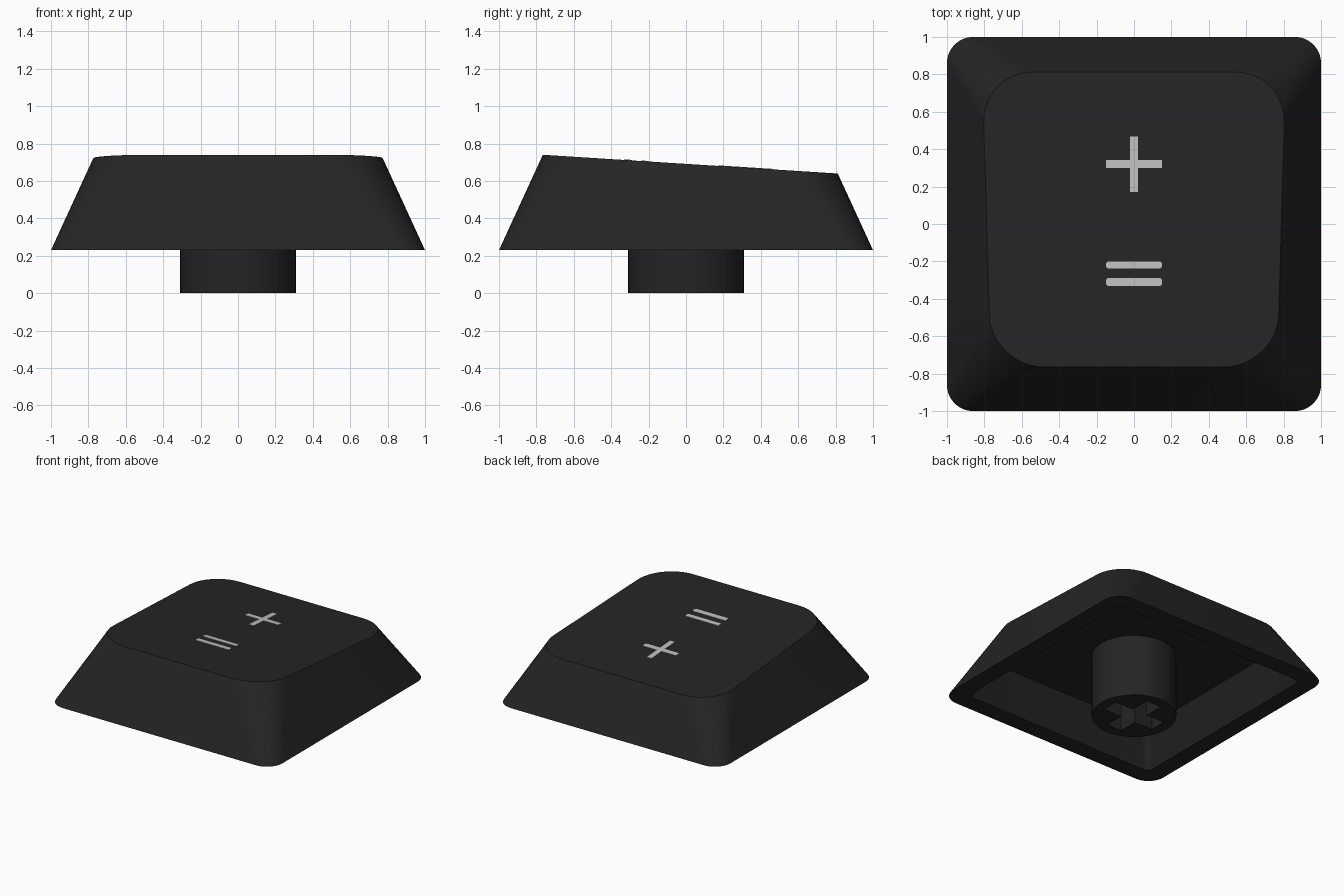
import bpy, bmesh, math

if "Cube" in bpy.data.objects:
    bpy.data.objects.remove(bpy.data.objects["Cube"])

def material(name, v):
    m = bpy.data.materials.new(name)
    m.diffuse_color = (v, v, v, 1)
    m.use_nodes = True
    m.node_tree.nodes["Principled BSDF"].inputs["Base Color"].default_value = m.diffuse_color
    return m

BLACK = material("charcoal plastic", 0.018)
GREY = material("light grey print", 0.52)
BASE, SEG = 0.23, 12          # height of the skirt rim, segments per corner

def top_z(y):
    """Sloping top plane, higher at the front."""
    return 0.74 - (y + 0.765) * 0.0635

def outline(half, r, z, seg=SEG):
    """Rounded square ring of points at one height."""
    pts = []
    for sx, sy, start in ((1, 1, 0), (-1, 1, 90), (-1, -1, 180), (1, -1, 270)):
        for i in range(seg + 1):
            a = math.radians(start + 90 * i / seg)
            pts.append((sx * (half - r) + r * math.cos(a),
                        sy * (half - r) + r * math.sin(a), z))
    return pts

def add_object(name, bm, mat, smooth=True):
    bmesh.ops.recalc_face_normals(bm, faces=bm.faces)
    me = bpy.data.meshes.new(name)
    bm.to_mesh(me)
    bm.free()
    me.materials.append(mat)
    ob = bpy.data.objects.new(name, me)
    bpy.context.collection.objects.link(ob)
    if smooth:
        bpy.ops.object.select_all(action='DESELECT')
        bpy.context.view_layer.objects.active = ob
        ob.select_set(True)
        bpy.ops.object.shade_smooth_by_angle(angle=math.radians(30))
    return ob

def prism(bm, pts, z0, z1):
    """Solid from a flat outline; z0 and z1 are heights as functions of y."""
    lo = [bm.verts.new((x, y, z0(y))) for x, y in pts]
    hi = [bm.verts.new((x, y, z1(y))) for x, y in pts]
    bm.faces.new(lo[::-1])
    bm.faces.new(hi)
    n = len(pts)
    for i in range(n):
        j = (i + 1) % n
        bm.faces.new((lo[i], lo[j], hi[j], hi[i]))

def plus_points(l, w):
    return [(l, -w), (l, w), (w, w), (w, l), (-w, l), (-w, w),
            (-l, w), (-l, -w), (-w, -w), (-w, -l), (w, -l), (w, -w)]

# Cap shell: tapered walls cut by the sloping top, hollow underneath
low = outline(1.0, 0.14, BASE)
high = outline(1 - 0.46 * 0.5, 0.29, BASE + 0.5)
top = []
for p, q in zip(low, high):
    d = [b - a for a, b in zip(p, q)]
    t = (top_z(p[1]) - p[2]) / (d[2] + 0.0635 * d[1])
    top.append([a + t * k for a, k in zip(p, d)])
rings = [top, low, outline(0.86, 0.05, BASE), outline(0.735, 0.05, 0.50)]
bm = bmesh.new()
vr = [[bm.verts.new(p) for p in ring] for ring in rings]
n = len(low)
for a, b in zip(vr, vr[1:]):
    for i in range(n):
        j = (i + 1) % n
        bm.faces.new((a[i], a[j], b[j], b[i]))
bm.faces.new(vr[0])
bm.faces.new(vr[-1][::-1])
add_object("cap_shell", bm, BLACK)

# Stem post with a cross-shaped socket
bm = bmesh.new()
circle = [(0.309 * math.cos(math.tau * i / 64), 0.309 * math.sin(math.tau * i / 64))
          for i in range(64)]
prism(bm, circle, lambda y: 0.0, lambda y: 0.52)
stem = add_object("stem", bm, BLACK)
bm = bmesh.new()
prism(bm, plus_points(0.225, 0.066), lambda y: -0.1, lambda y: 0.42)
cutter = add_object("socket_cutter", bm, BLACK, smooth=False)
cutter.hide_render = True
cutter.hide_viewport = True
cut = stem.modifiers.new("socket", 'BOOLEAN')
cut.operation = 'DIFFERENCE'
cut.solver = 'EXACT'
cut.object = cutter

# Printed symbols: thin plates lying on the sloping top
def plate(name, pts, cy):
    bm = bmesh.new()
    prism(bm, [(x, y + cy) for x, y in pts],
          lambda y: top_z(y) - 0.003, lambda y: top_z(y) + 0.003)
    add_object(name, bm, GREY, smooth=False)

def bar_points(l, w, c=0.008):
    return [(l, c - w), (l, w - c), (l - c, w), (c - l, w),
            (-l, w - c), (-l, c - w), (c - l, -w), (l - c, -w)]

plate("plus_symbol", plus_points(0.149, 0.021), 0.32)
plate("upper_bar", bar_points(0.149, 0.019), -0.219)
plate("lower_bar", bar_points(0.149, 0.021), -0.311)
